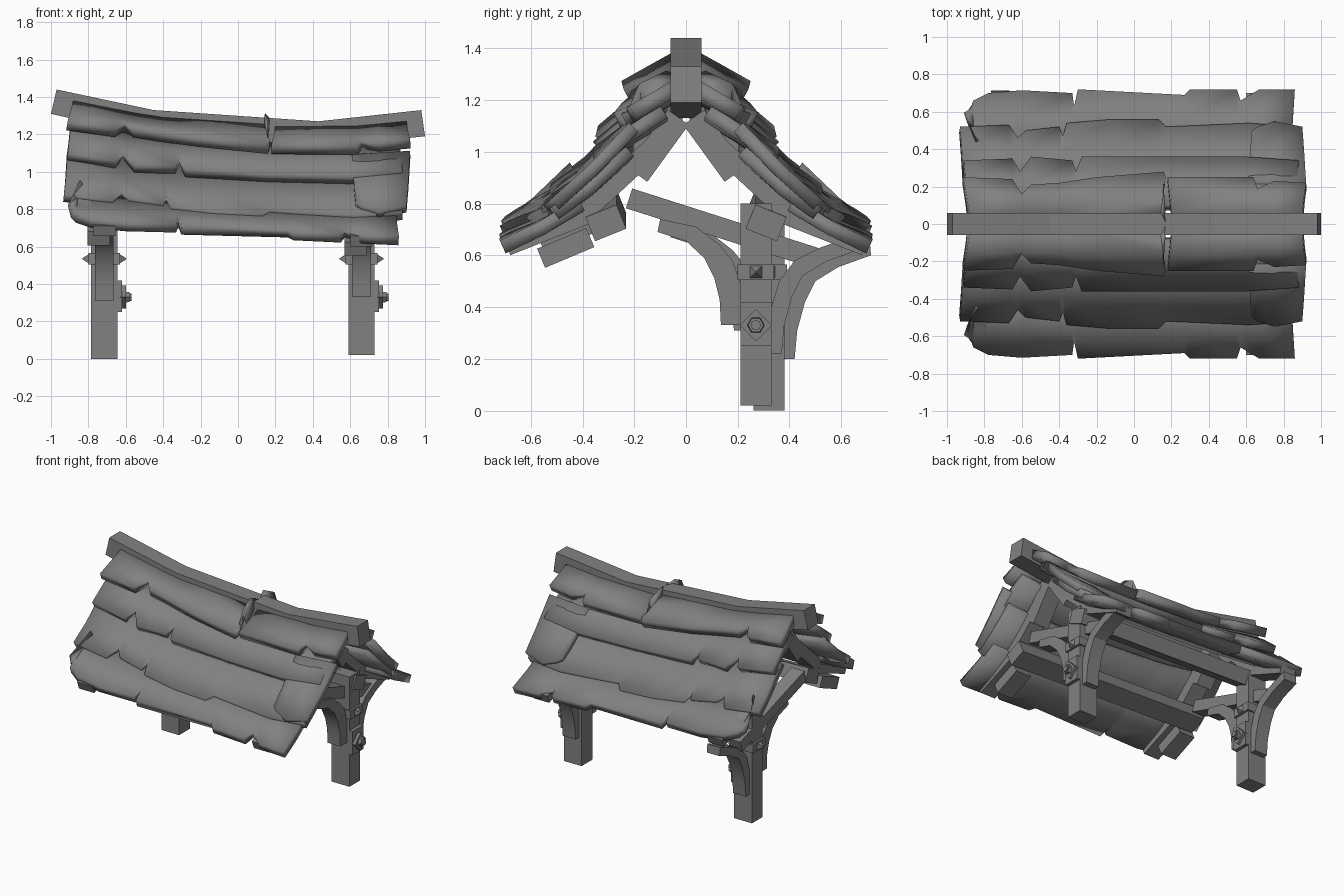
import bpy, bmesh, math
from mathutils import Vector, Matrix

cube = bpy.data.objects.get("Cube")
if cube:
    bpy.data.objects.remove(cube, do_unlink=True)

wood = bpy.data.materials.new("weathered grey")
wood.use_nodes = True
GREY = (0.22, 0.22, 0.22, 1)
wood.diffuse_color = GREY
wood.node_tree.nodes["Principled BSDF"].inputs["Base Color"].default_value = GREY


def finish(name, bm, smooth=False):
    mesh = bpy.data.meshes.new(name)
    bm.to_mesh(mesh)
    bm.free()
    mesh.materials.append(wood)
    obj = bpy.data.objects.new(name, mesh)
    bpy.context.collection.objects.link(obj)
    if smooth:
        bpy.ops.object.select_all(action='DESELECT')
        obj.select_set(True)
        bpy.context.view_layer.objects.active = obj
        bpy.ops.object.shade_smooth_by_angle(angle=math.radians(30))
    return obj


def mirror_y(obj):
    mod = obj.modifiers.new("other_slope", 'MIRROR')
    mod.use_axis = (False, True, False)
    mod.use_mirror_merge = False


def beam(name, p, q, width, depth, roll=0):
    """Squared timber from p to q."""
    p, q = Vector(p), Vector(q)
    d = q - p
    bm = bmesh.new()
    m = (Matrix.Translation((p + q) / 2) @ d.to_track_quat('X', 'Z').to_matrix().to_4x4()
         @ Matrix.Rotation(math.radians(roll), 4, 'X')
         @ Matrix.Diagonal((d.length, width, depth, 1)))
    bmesh.ops.create_cube(bm, size=1, matrix=m)
    return finish(name, bm)


def prism(name, upper, lower, place, thick, axis, smooth=False):
    """Strip between two equal-length edges, extruded along an axis."""
    bm = bmesh.new()
    rings = []
    for side in (-thick / 2, thick / 2):
        rings.append([[bm.verts.new(place(a, b, side)) for a, b in e] for e in (upper, lower)])
    (u0, l0), (u1, l1) = rings
    for i in range(len(upper) - 1):
        j = i + 1
        for quad in ((u0[i], u0[j], l0[j], l0[i]), (u1[i], u1[j], l1[j], l1[i]),
                     (u0[i], u0[j], u1[j], u1[i]), (l0[i], l0[j], l1[j], l1[i])):
            bm.faces.new(quad)
    for i in (0, -1):
        bm.faces.new((u0[i], l0[i], l1[i], u1[i]))
    bmesh.ops.recalc_face_normals(bm, faces=bm.faces)
    return finish(name, bm, smooth)


def peg(name, centre, radius, tip, depth, sides, turn=0):
    """Bolt part pointing along x."""
    bm = bmesh.new()
    m = (Matrix.Translation(centre) @ Matrix.Rotation(math.radians(90 if depth > 0 else -90), 4, 'Y')
         @ Matrix.Rotation(math.radians(turn), 4, 'Z'))
    bmesh.ops.create_cone(bm, cap_ends=True, segments=sides, radius1=radius,
                          radius2=tip, depth=abs(depth), matrix=m)
    return finish(name, bm)


# Ridge beam, sagging in the middle
TOP = [(-.97, 1.44), (-.45, 1.33), (.43, 1.27), (.98, 1.33)]
LOW = [(-1, 1.31), (-.47, 1.19), (.43, 1.13), (1, 1.19)]
prism("ridge_beam", TOP, LOW, lambda a, b, s: (a, s, b), .12, 'y')


def sag(x, y):
    """Height change of the roof: follows the ridge above, the tilted eave below."""
    for (a, za), (b, zb) in zip(TOP, TOP[1:]):
        if x <= b or b == TOP[-1][0]:
            ridge = za + (zb - za) * (x - a) / (b - a) - 1.3
            break
    t = min(1, abs(y) / .72)
    return ridge * (1 - t) - .05 * x * t


def shingles(name, high, low, edge, thick=.055, inset=.02, bulge=0):
    """Course of shingles between two (y, z) lines; edge is the ragged lower rim."""
    (y0, z0), (y1, z1) = high, low
    bm = bmesh.new()
    rows = []
    for t in (0, .5, 1):
        row = []
        for i, (x, y) in enumerate(edge):
            end = (i == 0) - (i == len(edge) - 1)
            px = x + end * inset * (1 - t)
            py = y if t == 1 else y0 + (y1 - y0) * t
            pz = z0 + (z1 - z0) * (py - y0) / (y1 - y0) + bulge * (t == .5)
            row.append(bm.verts.new((px, py, pz + sag(px, py))))
        rows.append(row)
    for a, b in zip(rows, rows[1:]):
        for i in range(len(edge) - 1):
            bm.faces.new((a[i], a[i + 1], b[i + 1], b[i]))
    obj = finish(name, bm, True)
    solid = obj.modifiers.new("thickness", 'SOLIDIFY')
    solid.thickness = thick
    solid.offset = -1
    mirror_y(obj)


# Four overlapping courses with notched rims
shingles("top_shingles_right", (.05, 1.27), (.26, 1.17),
         [(-.91, .25), (-.65, .24), (-.6, .16), (-.55, .21), (-.4, .22), (-.2, .25), (.16, .28), (.17, .25)],
         inset=.03, thick=.06)
shingles("top_shingles_left", (.05, 1.26), (.26, 1.155),
         [(.18, .25), (.64, .25), (.66, .19), (.75, .23), (.92, .22)], thick=.06)
shingles("upper_shingles", (.1, 1.17), (.36, 1),
         [(-.91, .34), (-.65, .35), (-.61, .28), (-.55, .36), (-.33, .34), (-.31, .28),
          (-.28, .36), (.16, .36), (.6, .36), (.88, .34)], bulge=.01)
shingles("middle_shingles", (.24, 1.03), (.55, .79),
         [(-.93, .52), (-.67, .53), (-.62, .46), (-.58, .5), (-.4, .52), (-.38, .47), (-.36, .54),
          (-.12, .56), (.13, .56), (.17, .52), (.62, .54), (.88, .52)], bulge=-.015)
shingles("eave_shingles", (.42, .84), (.72, .7),
         [(-.87, .62), (-.86, .66), (-.78, .7), (-.6, .715), (-.33, .7), (-.32, .63), (-.3, .72), (.27, .69),
          (.3, .72), (.55, .72), (.57, .66), (.67, .72), (.86, .72)], bulge=-.01)
# Large loose shingle lying over the courses
shingles("loose_shingle", (.22, 1.11), (.55, .82),
         [(.63, .5), (.66, .52), (.75, .55), (.9, .52)], thick=.05, inset=-.02, bulge=-.01)

# Purlins along both slopes
for side, word in ((-1, "front"), (1, "back")):
    beam(word + "_purlin", (-.78, side * .31, .785), (.74, side * .31, .725), .13, .1, -22 * side)

for x, y, base, word in ((-.715, .32, 0, "right"), (.66, .27, .02, "left")):
    lift = -.04 * x
    out = math.copysign(1, x)
    # Rafters, steep above and shallow below
    for n, (p, q, depth) in enumerate((((.03, 1.16), (.19, .94), .1),
                                       ((.12, 1.05), (.4, .79), .08),
                                       ((.36, .785), (.69, .655), .06))):
        r = beam(f"{word}_rafter_{n}", (x, p[0], p[1] + lift), (x, q[0], q[1] + lift), .12, depth)
        mirror_y(r)
    # Post, cross strut and front eave block
    beam(word + "_post", (x, y, base), (x, y, .8), .12, .14)
    beam(word + "_strut", (x - .02, -.22, .82), (x - .02, .5, .59), .1, .08)
    beam(word + "_eave_block", (x - .03, -.56, .615 + lift), (x - .03, -.37, .695 + lift), .12, .08)

    # Curved braces on both faces of the post
    dy, dz = y - .27, base - .02

    def place(a, b, s):
        return (x + s, a + dy, b + dz)
    prism(word + "_front_brace",
          [(-.1, .74), (.04, .71), (.13, .64), (.18, .58), (.215, .48), (.215, .33)],
          [(-.11, .69), (0, .655), (.07, .59), (.11, .51), (.13, .43), (.135, .33)],
          place, .1, 'x', True)
    prism(word + "_back_brace",
          [(.66, .68), (.52, .63), (.42, .58), (.36, .5), (.33, .4), (.32, .22)],
          [(.665, .62), (.54, .575), (.45, .52), (.41, .44), (.38, .33), (.37, .22)],
          place, .1, 'x', True)

    # Upper band with a pointed stud each side
    beam(word + "_band", (x - .085, y, .535), (x + .085, y, .535), .14, .06)
    for s in (-1, 1):
        peg(f"{word}_stud_{'inner' if s * out < 0 else 'outer'}", (x + s * .1, y, .535),
            .035, .004, s * .035, 4, 45)
    # Lower plate with a diamond washer, nut and bolt end
    beam(word + "_plate", (x + .065, y, .335), (x + .095, y, .335), .12, .17)
    peg(word + "_washer", (x + .1, y, .33), .062, .062, .03, 4)
    peg(word + "_nut", (x + .12, y, .33), .035, .03, .03, 6)
    peg(word + "_bolt", (x + .13, y, .33), .02, .02, .03, 8)
